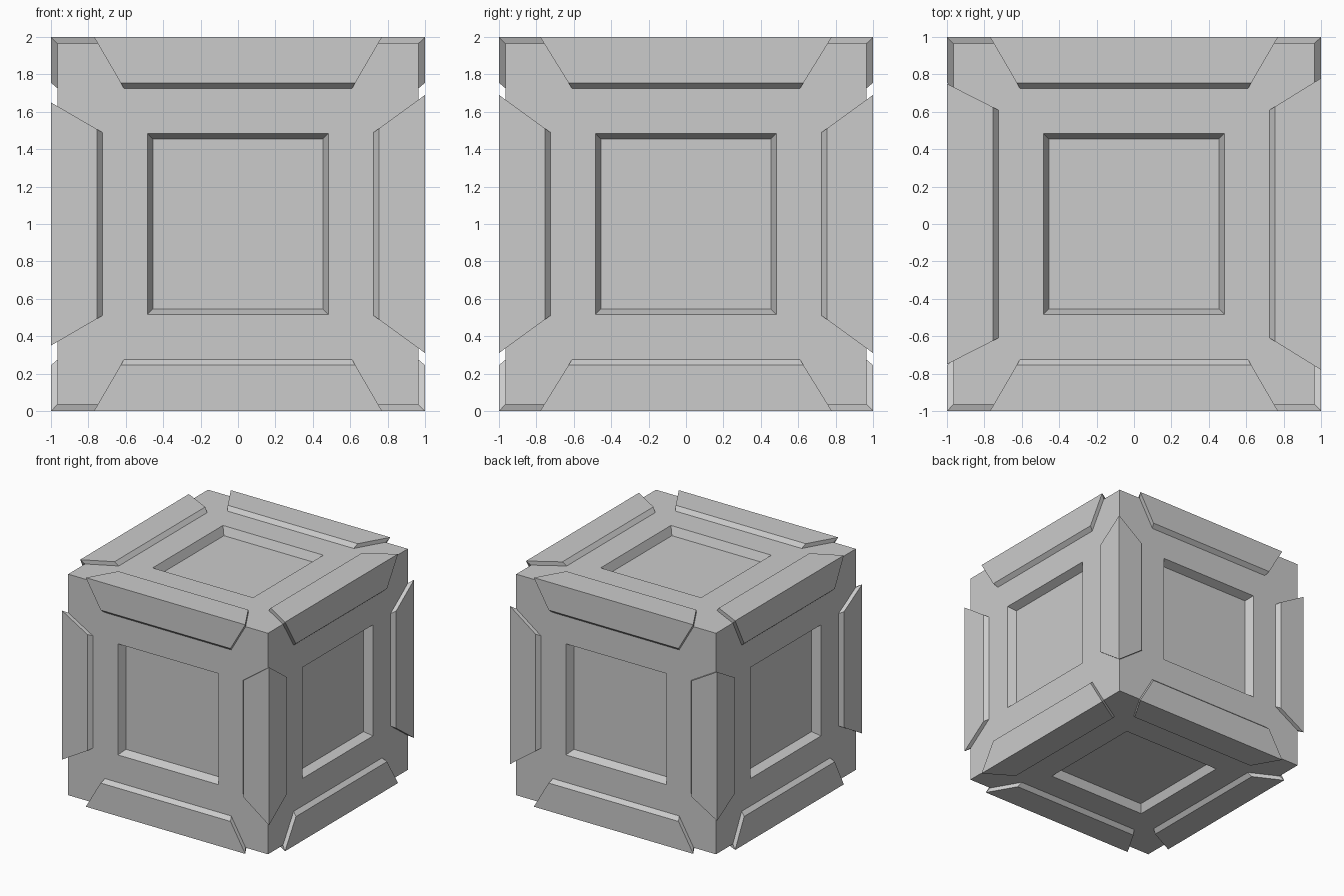
import bpy, bmesh
from mathutils import Vector

if "Cube" in bpy.data.objects:
    bpy.data.objects.remove(bpy.data.objects["Cube"])

CORE, OUT = 0.965, 1.0      # half sizes of the body and of the raised edge guards
LIP, TOP = 0.725, 0.755     # inner border of a guard at its base and at its top


def make(name, bm):
    bmesh.ops.recalc_face_normals(bm, faces=bm.faces[:])
    mesh = bpy.data.meshes.new(name)
    bm.to_mesh(mesh)
    bm.free()
    obj = bpy.data.objects.new(name, mesh)
    obj.location.z = 1
    bpy.context.collection.objects.link(obj)
    return obj


# Body: cube with a sloped square recess in every face
bm = bmesh.new()
bmesh.ops.create_cube(bm, size=2 * CORE)
sides = bm.faces[:]
bmesh.ops.inset_individual(bm, faces=sides, thickness=CORE - 0.485, use_even_offset=True)
bmesh.ops.inset_individual(bm, faces=sides, thickness=0.03, depth=-0.07, use_even_offset=True)
make("crate_body", bm)


# Edge guard: L-shaped section whose length grows towards the cube edge
def edge_guard(name, axis, su, sv, inner, outer):
    section = [(LIP, CORE), (TOP, OUT), (OUT, OUT), (OUT, TOP), (CORE, LIP), (CORE, CORE)]
    keys = [LIP, TOP, OUT, TOP, LIP, CORE]
    bm = bmesh.new()
    rings = []
    for end in (-1, 1):
        ring = []
        for (u, v), k in zip(section, keys):
            half = inner + (outer - inner) * (k - LIP) / (OUT - LIP)
            p = Vector((0, 0, 0))
            p[axis] = end * half
            p[(axis + 1) % 3] = su * u
            p[(axis + 2) % 3] = sv * v
            ring.append(bm.verts.new(p))
        rings.append(ring)
        bm.faces.new((ring[0], ring[1], ring[2], ring[5]))
        bm.faces.new((ring[5], ring[2], ring[3], ring[4]))
    a, b = rings
    for i in range(6):
        j = (i + 1) % 6
        bm.faces.new((a[i], a[j], b[j], b[i]))
    make(name, bm)


for s in (-1, 1):
    for t in (-1, 1):
        # along x: (y, z) signs; along y: (z, x) signs; along z: (x, y) signs
        edge_guard("edge_guard_width", 0, s, t, 0.61, 0.77)
        edge_guard("edge_guard_depth", 1, s, t, 0.61, 0.75 if t < 0 else 0.78)
        edge_guard("edge_guard_upright", 2, s, t, 0.49, 0.65 if s < 0 else 0.69)
